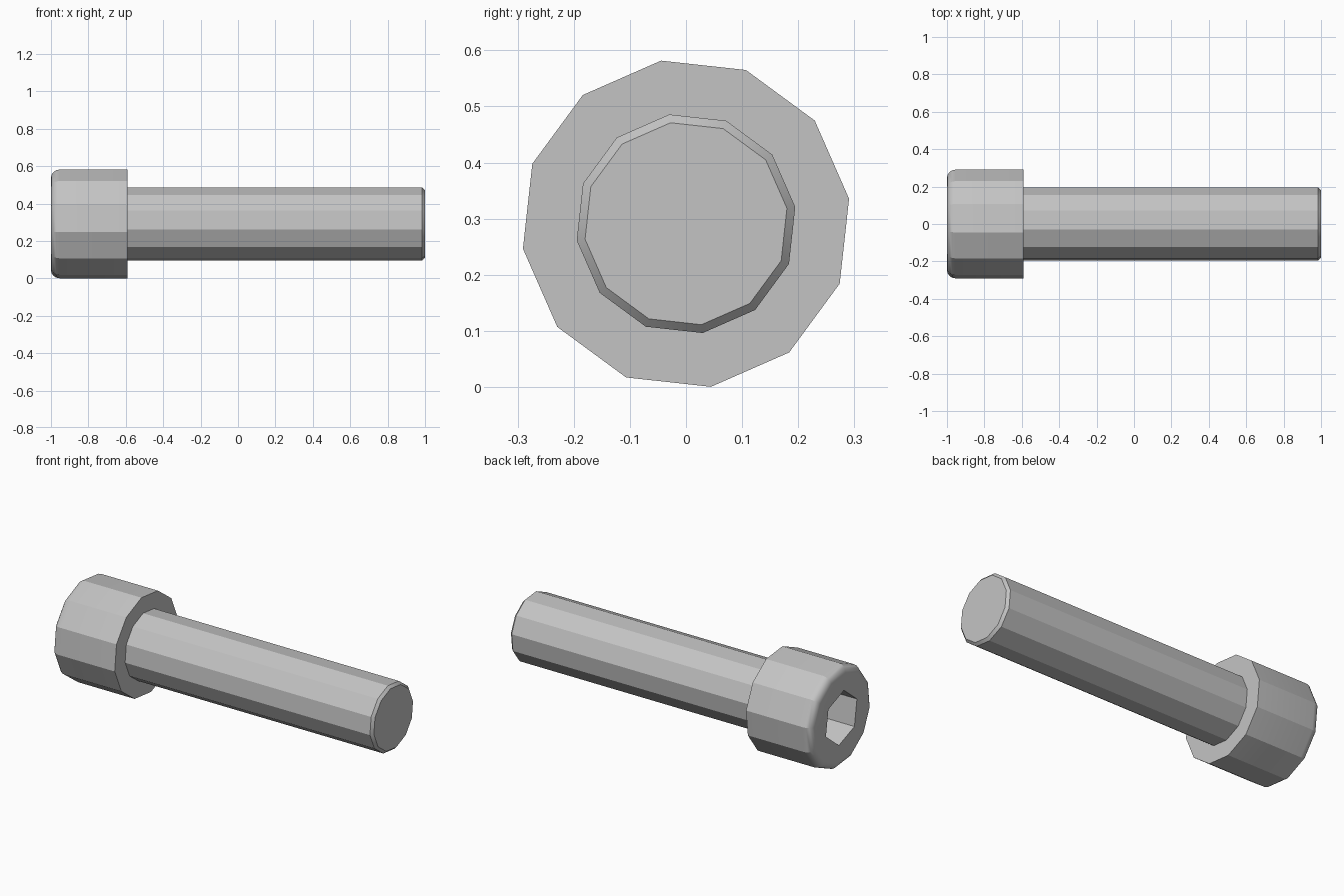
import bpy
import bmesh
from math import sin, cos, radians, pi

cube = bpy.data.objects.get("Cube")
if cube:
    bpy.data.objects.remove(cube, do_unlink=True)

SIDES = 12
TURN = radians(8.7)
AXIS_Z = 0.291
HEAD_R, SHANK_R, SOCKET_R = 0.294, 0.197, 0.153
HEAD_X, NECK_X, TIP_X = -1.0, -0.59, 1.0
FILLET, CHAMFER = 0.045, 0.015

# Single steel colour
steel = bpy.data.materials.new("grey_steel")
steel.use_nodes = True
colour = (0.55, 0.55, 0.55, 1)
steel.diffuse_color = colour
steel.node_tree.nodes["Principled BSDF"].inputs["Base Color"].default_value = colour


def lathe(name, profile, cap_start=False, cap_end=False):
    """Sweep (x, radius, is_hexagon) rings around the long axis."""
    bm = bmesh.new()
    rings = []
    for x, radius, is_hex in profile:
        ring = []
        for i in range(SIDES):
            a = TURN + 2 * pi * i / SIDES
            # Even points of a hexagonal ring lie at the middle of its sides
            r = radius * cos(pi / 6) if is_hex and i % 2 == 0 else radius
            ring.append(bm.verts.new((x, r * cos(a), AXIS_Z + r * sin(a))))
        rings.append(ring)
    for a, b in zip(rings, rings[1:]):
        for i in range(SIDES):
            j = (i + 1) % SIDES
            bm.faces.new((a[i], a[j], b[j], b[i]))
    if cap_start:
        bm.faces.new(rings[0][::-1])
    if cap_end:
        bm.faces.new(rings[-1])
    mesh = bpy.data.meshes.new(name)
    bm.to_mesh(mesh)
    bm.free()
    mesh.materials.append(steel)
    obj = bpy.data.objects.new(name, mesh)
    bpy.context.collection.objects.link(obj)
    bpy.ops.object.select_all(action='DESELECT')
    obj.select_set(True)
    bpy.context.view_layer.objects.active = obj
    bpy.ops.object.shade_smooth_by_angle(angle=radians(25))
    return obj


# Head: hex socket floor and wall, rounded rim, side, underside
rim = []
for k in range(5):
    t = k * pi / 8
    rim.append((HEAD_X + FILLET * (1 - cos(t)),
                HEAD_R - FILLET * (1 - sin(t)), False))
lathe("bolt_head",
      [(HEAD_X + 0.2, SOCKET_R, True), (HEAD_X, SOCKET_R, True)] + rim
      + [(NECK_X, HEAD_R, False), (NECK_X, SHANK_R, False)],
      cap_start=True)

# Shank with a chamfered tip
lathe("bolt_shank",
      [(NECK_X, SHANK_R, False), (TIP_X - CHAMFER, SHANK_R, False),
       (TIP_X, SHANK_R - CHAMFER, False)],
      cap_end=True)
